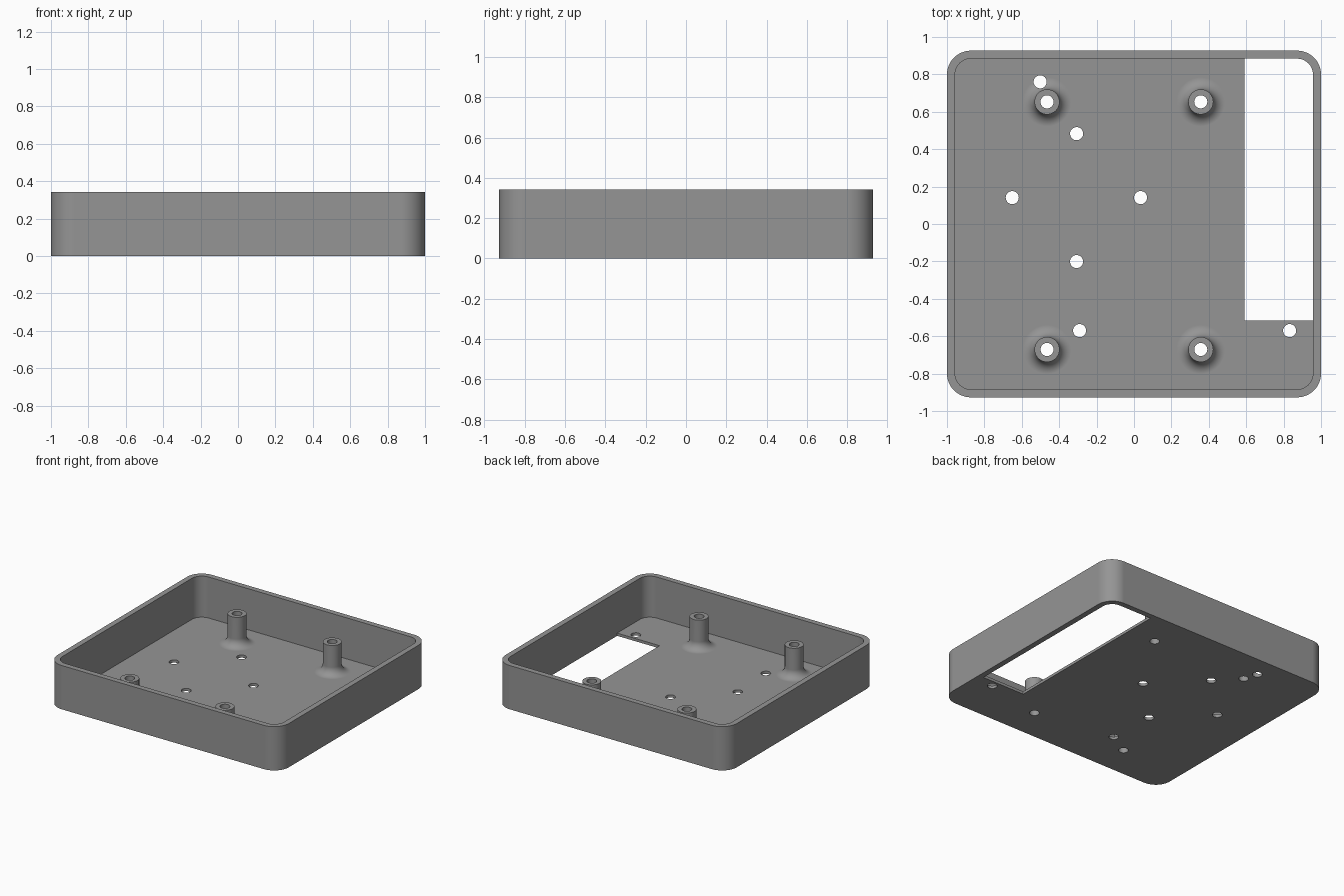
import bpy, bmesh, math

if "Cube" in bpy.data.objects:
    bpy.data.objects.remove(bpy.data.objects["Cube"])

HX, HY, H = 1.0, 0.927, 0.342       # outer half sizes and height
WALL, FLOOR = 0.043, 0.0214
R_OUT, R_IN = 0.128, 0.085          # corner radii
HOLE_R = 0.035
POST_R, POST_TOP, FILLET = 0.067, 0.255, 0.064

grey = bpy.data.materials.new("mid grey")
grey.diffuse_color = (0.3, 0.3, 0.3, 1)
grey.use_nodes = True
grey.node_tree.nodes["Principled BSDF"].inputs["Base Color"].default_value = grey.diffuse_color


def make_object(name, bm):
    bmesh.ops.recalc_face_normals(bm, faces=bm.faces)
    mesh = bpy.data.meshes.new(name)
    bm.to_mesh(mesh)
    bm.free()
    mesh.materials.append(grey)
    obj = bpy.data.objects.new(name, mesh)
    bpy.context.collection.objects.link(obj)
    return obj


def prism(name, outline, z0, z1):
    bm = bmesh.new()
    face = bm.faces.new([bm.verts.new((x, y, z0)) for x, y in outline])
    top = bmesh.ops.extrude_face_region(bm, geom=[face])["geom"]
    verts = [v for v in top if isinstance(v, bmesh.types.BMVert)]
    bmesh.ops.translate(bm, verts=verts, vec=(0, 0, z1 - z0))
    return make_object(name, bm)


def corner(cx, cy, r, start, n=12):
    angles = [math.radians(start + 90 * i / n) for i in range(n + 1)]
    return [(cx + r * math.cos(a), cy + r * math.sin(a)) for a in angles]


def rounded_rect(hx, hy, r):
    x, y = hx - r, hy - r
    return (corner(x, y, r, 0) + corner(-x, y, r, 90)
            + corner(-x, -y, r, 180) + corner(x, -y, r, 270))


def lathe(name, profile, x, y, n=40):
    bm = bmesh.new()
    rings = [[bm.verts.new((x + r * math.cos(2 * math.pi * i / n),
                            y + r * math.sin(2 * math.pi * i / n), z))
              for i in range(n)] for r, z in profile]
    for a, b in zip(rings, rings[1:]):
        for i in range(n):
            j = (i + 1) % n
            bm.faces.new((a[i], a[j], b[j], b[i]))
    bm.faces.new(rings[0])
    bm.faces.new(rings[-1])
    return make_object(name, bm)


def combine(target, tool, operation):
    mod = target.modifiers.new("combine", "BOOLEAN")
    mod.operation, mod.solver, mod.object = operation, "EXACT", tool
    bpy.context.view_layer.objects.active = target
    bpy.ops.object.modifier_apply(modifier=mod.name)
    bpy.data.objects.remove(tool)


# Open tray with rounded corners
tray = prism("enclosure_tray", rounded_rect(HX, HY, R_OUT), 0, H)
ix, iy = HX - WALL, HY - WALL
combine(tray, prism("cavity", rounded_rect(ix, iy, R_IN), FLOOR, H + 0.1), "DIFFERENCE")

# Large floor opening that follows the inner wall corner
opening = [(0.59, -0.517), (ix, -0.517)] + corner(ix - R_IN, iy - R_IN, R_IN, 0) + [(0.59, iy)]
combine(tray, prism("opening", opening, -0.1, 0.15), "DIFFERENCE")

# Standoffs with a concave fillet at the foot
posts = [(x, y) for x in (-0.465, 0.357) for y in (-0.671, 0.653)]
foot = [(POST_R + FILLET * (1 - math.sin(a)), FLOOR + FILLET * (1 - math.cos(a)))
        for a in (math.radians(90 * i / 8) for i in range(9))]
for x, y in posts:
    profile = [(foot[0][0], FLOOR / 2)] + foot + [(POST_R, POST_TOP)]
    combine(tray, lathe("standoff", profile, x, y), "UNION")

# Screw holes through standoffs and floor
floor_holes = [(-0.502, 0.76), (-0.307, 0.483), (-0.651, 0.141), (0.035, 0.141),
               (-0.307, -0.201), (-0.291, -0.57), (0.832, -0.57)]
for x, y in posts + floor_holes:
    top = 0.4 if (x, y) in posts else 0.15
    combine(tray, lathe("hole", [(HOLE_R, -0.1), (HOLE_R, top)], x, y, 32), "DIFFERENCE")

# Smooth curved walls, keep crisp edges and flat panels
bpy.ops.object.select_all(action="DESELECT")
tray.select_set(True)
bpy.context.view_layer.objects.active = tray
bpy.ops.object.shade_smooth_by_angle(angle=math.radians(30))
tray.modifiers.new("flat panels", "WEIGHTED_NORMAL").keep_sharp = True
